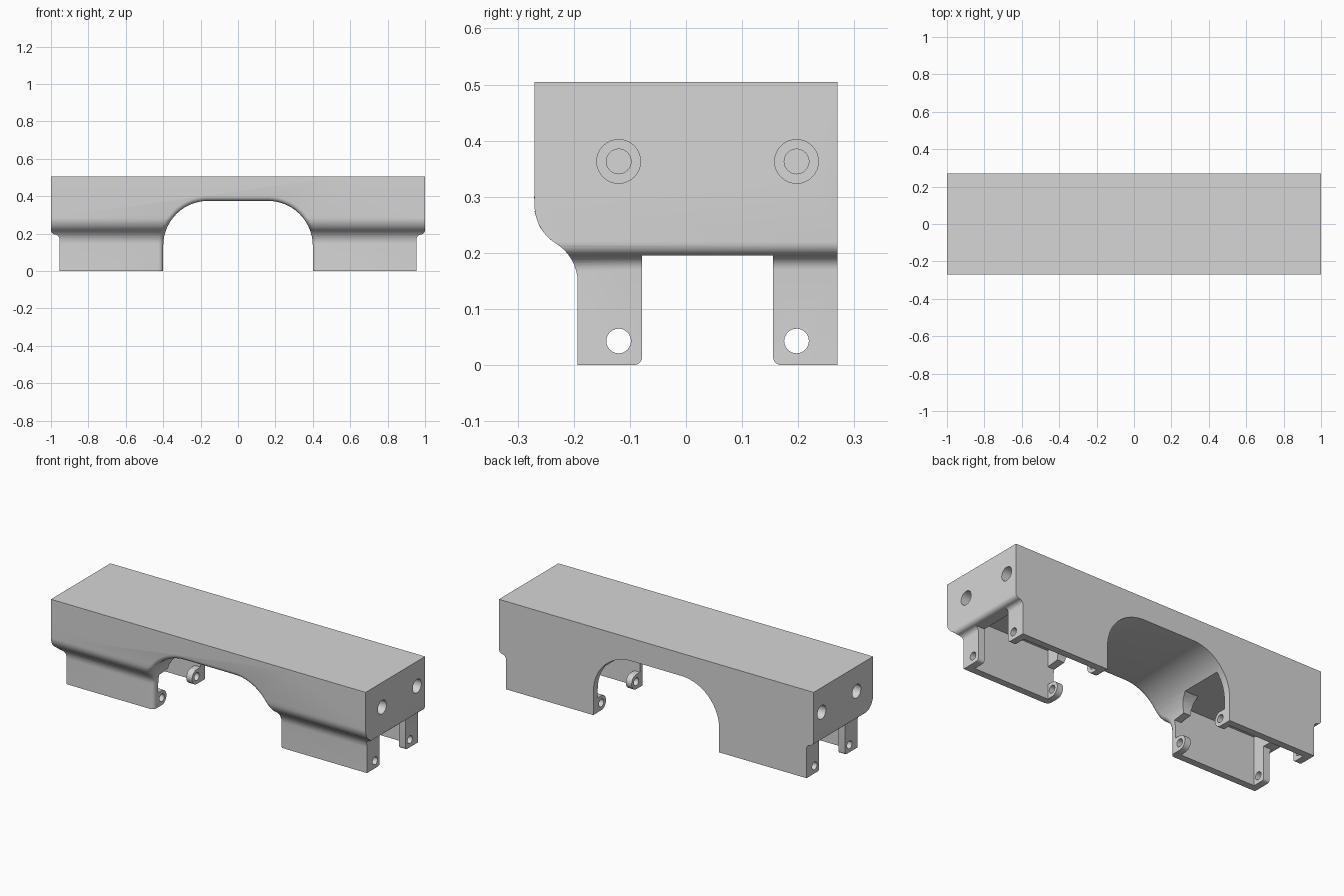
import bpy, bmesh
from math import sin, cos, radians

if "Cube" in bpy.data.objects:
    bpy.data.objects.remove(bpy.data.objects["Cube"], do_unlink=True)

grey = bpy.data.materials.new("plain grey")
grey.use_nodes = True
grey.diffuse_color = (0.67, 0.67, 0.67, 1)
grey.node_tree.nodes["Principled BSDF"].inputs["Base Color"].default_value = (0.67, 0.67, 0.67, 1)


def arc(cu, cv, r, start, end, steps=14):
    """Points on an arc, angles in degrees."""
    angles = [radians(start + (end - start) * i / steps) for i in range(steps + 1)]
    return [(cu + r * cos(a), cv + r * sin(a)) for a in angles]


def prism(name, outline, axis, lo, hi):
    """Extrude an outline along x (outline is y,z) or y (outline is x,z)."""
    bm = bmesh.new()
    place = (lambda u, v, w: (w, u, v)) if axis == "x" else (lambda u, v, w: (u, w, v))
    base = bm.faces.new([bm.verts.new(place(u, v, lo)) for u, v in outline])
    moved = bmesh.ops.extrude_face_region(bm, geom=[base])["geom"]
    shift = (hi - lo, 0, 0) if axis == "x" else (0, hi - lo, 0)
    bmesh.ops.translate(bm, vec=shift, verts=[g for g in moved if isinstance(g, bmesh.types.BMVert)])
    bmesh.ops.recalc_face_normals(bm, faces=bm.faces)
    mesh = bpy.data.meshes.new(name)
    bm.to_mesh(mesh)
    bm.free()
    mesh.materials.append(grey)
    obj = bpy.data.objects.new(name, mesh)
    bpy.context.collection.objects.link(obj)
    return obj


def combine(obj, tool, operation):
    """Apply a boolean and drop the tool."""
    mod = obj.modifiers.new("cut", "BOOLEAN")
    mod.operation, mod.object, mod.solver = operation, tool, "EXACT"
    bpy.context.view_layer.objects.active = obj
    bpy.ops.object.modifier_apply(modifier=mod.name)
    bpy.data.objects.remove(tool, do_unlink=True)


def box(u0, u1, v0, v1):
    return [(u0, v0), (u1, v0), (u1, v1), (u0, v1)]


# Body: long section with a rolled-in front
section = [(0.27, 0), (0.27, 0.505), (-0.27, 0.505)]
section += arc(-0.19, 0.285, 0.08, 180, 238)
section += arc(-0.275, 0.147, 0.082, 58, 0)
section += [(-0.193, 0)]
body = prism("bracket_body", section, "x", -1.2, 1.2)

# Front outline: stepped ends and the central arch
half = arc(0.16, 0.135, 0.24, 90, 0) + [(0.4, 0), (0.955, 0)]
half += arc(0.98, 0.17, 0.025, 180, 100, 6) + arc(0.975, 0.22, 0.025, 280, 360, 6) + [(1, 0.505)]
outline = half + [(-x, z) for x, z in reversed(half)]
combine(body, prism("end_outline", outline, "y", -0.5, 0.5), "INTERSECT")

# Round the front edge of the arch
bm = bmesh.new()
bm.from_mesh(body.data)
bmesh.ops.remove_doubles(bm, verts=bm.verts, dist=0.0001)


def is_arch(face):
    c = face.calc_center_median()
    return abs(face.normal.y) < 0.05 and abs(c.x) < 0.405 and c.z < 0.39


rim = [e for e in bm.edges if len(e.link_faces) == 2
       and sum(is_arch(f) for f in e.link_faces) == 1
       and min(f.normal.y for f in e.link_faces) < -0.3]
bmesh.ops.bevel(bm, geom=rim, offset=0.025, segments=4, profile=0.5, affect="EDGES")
bm.to_mesh(body.data)
bm.free()

# Hollow between the thin side walls, one on each side of the arch
for side in (-1, 1):
    lo, hi = sorted((side * 0.437, side * 0.915))
    combine(body, prism("hollow", box(-0.153, 0.23, -0.1, 0.28), "x", lo, hi), "DIFFERENCE")

# Opening from the arch into both hollows
opening = [(-0.153, -0.1), (-0.153, 0.187), (-0.078, 0.195), (-0.075, 0.22), (-0.055, 0.255),
           (-0.02, 0.28), (0.23, 0.28), (0.23, -0.1)]
combine(body, prism("opening", opening, "x", -0.45, 0.45), "DIFFERENCE")

# Channel between the end tabs, flared at the tab corners
channel = [(-0.093, -0.1)] + arc(-0.093, 0.015, 0.015, -90, 0, 5) + [(-0.078, 0.195), (0.155, 0.195)]
channel += arc(0.17, 0.015, 0.015, 180, 270, 5) + [(0.17, -0.1)]
combine(body, prism("channel", channel, "x", -1.3, 1.3), "DIFFERENCE")

# Rounded ears beside the arch
ear_z, ear_r = 0.0425, 0.042
for side in (-1, 1):
    for y, root, turn in ((-0.12, -0.16, 1), (0.197, 0.24, -1)):
        ear = [(root, ear_z - ear_r)]
        ear += [(y + turn * u, ear_z + v) for u, v in arc(0, 0, ear_r, -90, 90)]
        ear += [(root, ear_z + ear_r)]
        lo, hi = sorted((side * 0.4, side * 0.437))
        combine(body, prism("ear", ear, "x", lo, hi), "UNION")

# Pin holes through the tabs, counterbored screw holes in the ends
for y in (-0.12, 0.197):
    combine(body, prism("pin_hole", arc(y, 0.043, 0.022, 0, 345, 23), "x", -1.2, 1.2), "DIFFERENCE")
    for side in (-1, 1):
        for radius, depth in ((0.039, 0.08), (0.022, 0.3)):
            lo, hi = sorted((side * (1 - depth), side * 1.1))
            hole = arc(y, 0.363, radius, 0, 348.75, 31)
            combine(body, prism("screw_hole", hole, "x", lo, hi), "DIFFERENCE")

# Smooth curves, sharp edges
bpy.ops.object.select_all(action="DESELECT")
body.select_set(True)
bpy.context.view_layer.objects.active = body
bpy.ops.object.shade_smooth_by_angle(angle=radians(30))
